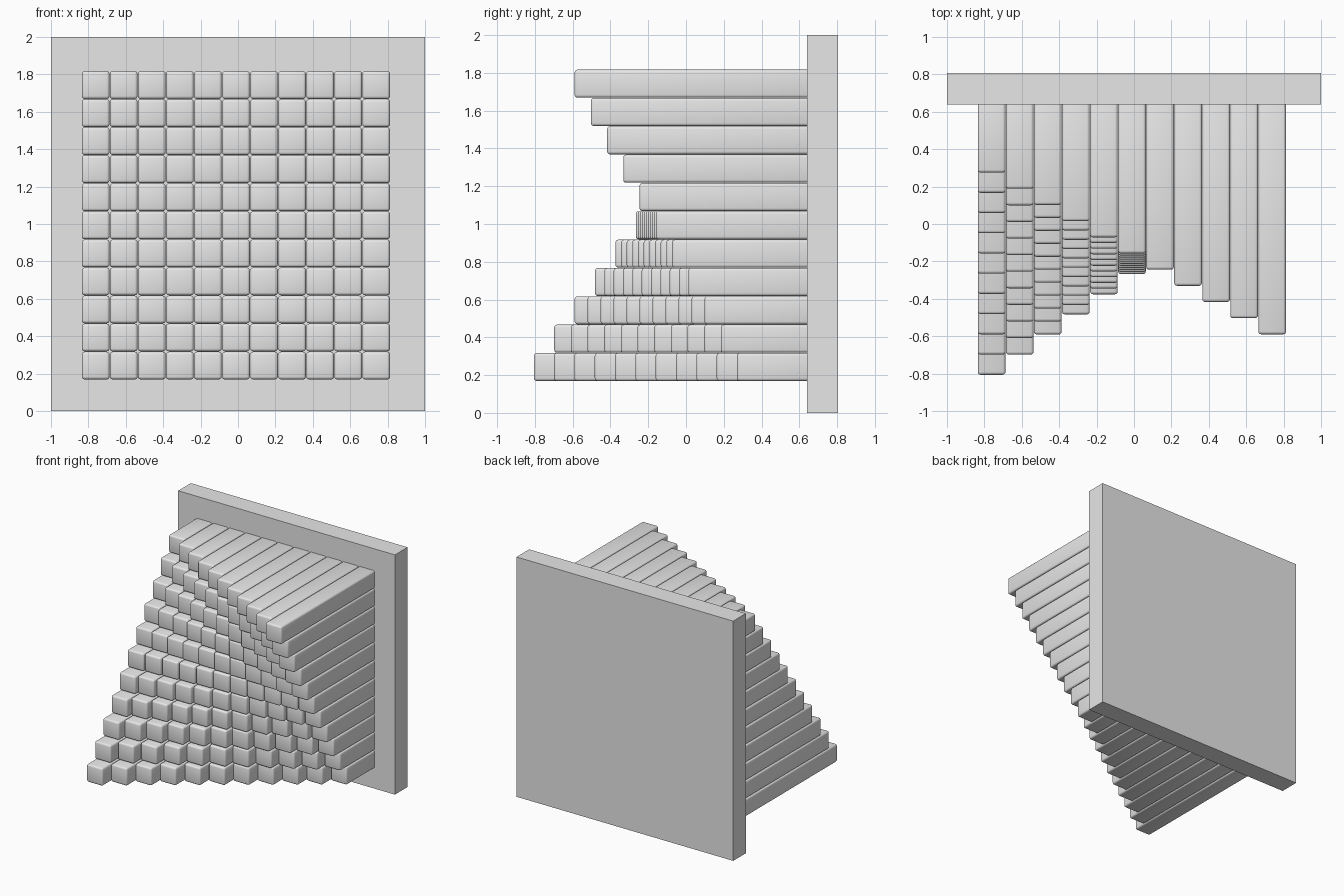
import bpy
import bmesh
import math
from mathutils import Matrix, Vector

if "Cube" in bpy.data.objects:
    bpy.data.objects.remove(bpy.data.objects["Cube"], do_unlink=True)

# Single flat grey
grey = bpy.data.materials.new("light_grey")
grey.use_nodes = True
grey.diffuse_color = (0.8, 0.8, 0.8, 1)
grey.node_tree.nodes["Principled BSDF"].inputs["Base Color"].default_value = (0.8, 0.8, 0.8, 1)


def make_boxes(name, boxes):
    """One object from a list of (low corner, high corner) boxes."""
    bm = bmesh.new()
    for low, high in boxes:
        low, high = Vector(low), Vector(high)
        place = Matrix.Translation((low + high) / 2) @ Matrix.Diagonal((*(high - low), 1))
        bmesh.ops.create_cube(bm, size=1, matrix=place)
    mesh = bpy.data.meshes.new(name)
    bm.to_mesh(mesh)
    bm.free()
    mesh.materials.append(grey)
    obj = bpy.data.objects.new(name, mesh)
    bpy.context.collection.objects.link(obj)
    return obj


def mix(a, b, t):
    return a + (b - a) * t


# Back panel
make_boxes("back_panel", [((-1, 0.64, 0), (1, 0.806, 2))])

# Grid of square bars whose tips follow a twisted (bilinear) surface
COUNT, PITCH, SIDE = 11, 0.15, 0.148
LEFT, BOTTOM = -0.835, 0.169
for row in range(COUNT):
    v = row / (COUNT - 1)
    tip_start = mix(-0.806, 0.275, v)
    tip_end = mix(0.27, -0.59, v)
    z = BOTTOM + row * PITCH
    bars = []
    for col in range(COUNT):
        x = LEFT + col * PITCH
        tip = mix(tip_start, tip_end, col / (COUNT - 1))
        bars.append(((x, tip, z), (x + SIDE, 0.67, z + SIDE)))
    obj = make_boxes(f"bar_row_{row + 1}", bars)

    # Softly rounded edges
    bevel = obj.modifiers.new("rounded_edges", "BEVEL")
    bevel.width = 0.015
    bevel.segments = 3
    bpy.ops.object.select_all(action="DESELECT")
    obj.select_set(True)
    bpy.context.view_layer.objects.active = obj
    bpy.ops.object.modifier_apply(modifier=bevel.name)
    bpy.ops.object.shade_smooth_by_angle(angle=math.radians(40))
